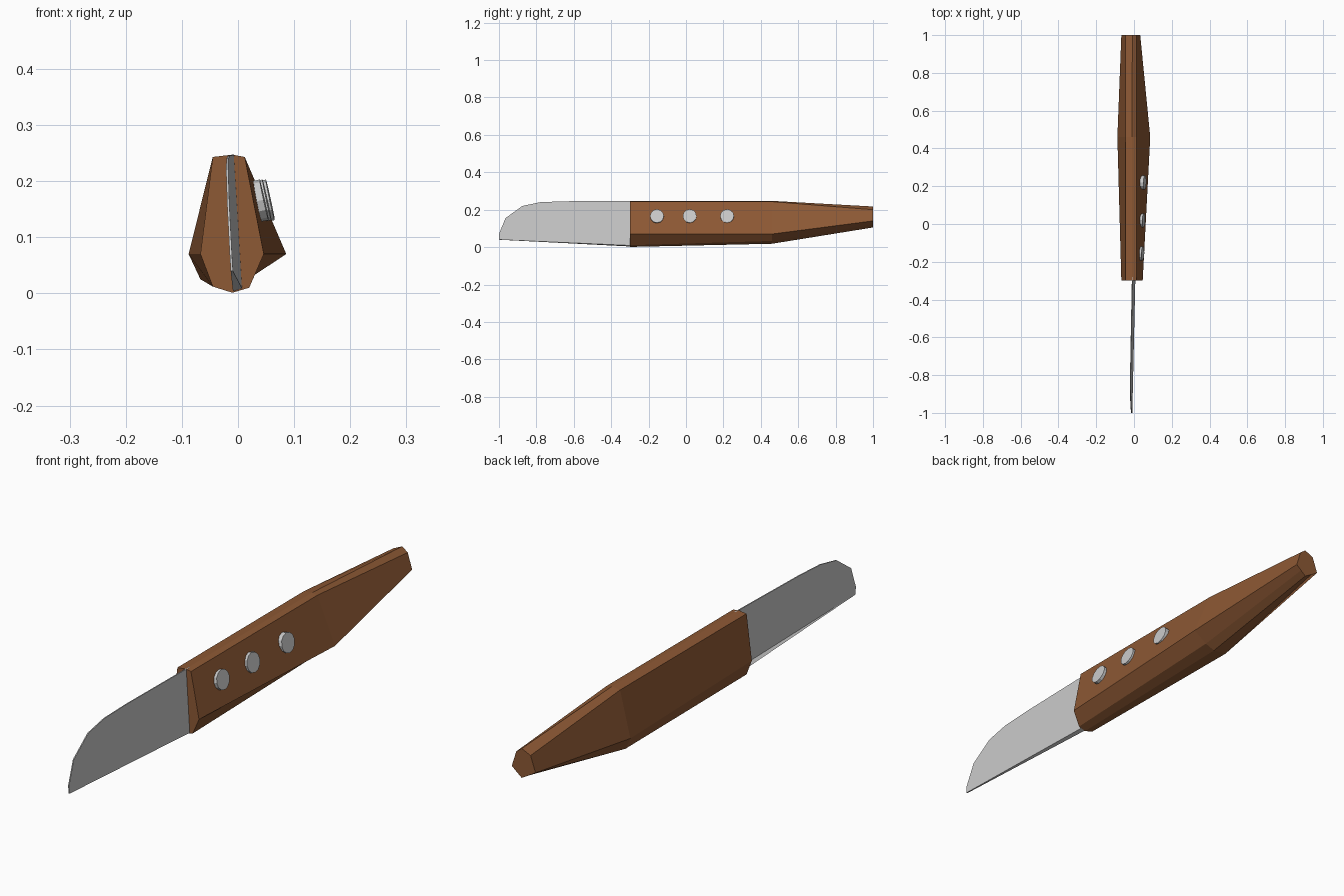
import bpy, bmesh, math
from mathutils import Vector, Matrix

if "Cube" in bpy.data.objects:
    bpy.data.objects.remove(bpy.data.objects["Cube"])


def loft(name, sections, mat=None):
    """Skin matching rings of points and cap both ends."""
    bm = bmesh.new()
    rings = [[bm.verts.new(p) for p in s] for s in sections]
    n = len(rings[0])
    for a, b in zip(rings, rings[1:]):
        for i in range(n):
            j = (i + 1) % n
            bm.faces.new((a[i], a[j], b[j], b[i]))
    bm.faces.new(rings[0])
    bm.faces.new(rings[-1])
    bmesh.ops.recalc_face_normals(bm, faces=bm.faces)
    me = bpy.data.meshes.new(name)
    bm.to_mesh(me)
    bm.free()
    ob = bpy.data.objects.new(name, me)
    bpy.context.collection.objects.link(ob)
    if mat:
        me.materials.append(mat)
    return ob


wood = bpy.data.materials.new("wood")
wood.diffuse_color = (0.27, 0.10, 0.035, 1)
wood.use_nodes = True
wood.node_tree.nodes["Principled BSDF"].inputs["Base Color"].default_value = wood.diffuse_color

# Handle: eight-sided (x, z) sections at guard, swell and butt
handle = {
    -0.30: [(-.01, .247), (.012, .243), (.046, .07), (.02, .01),
            (-.01, .001), (-.045, .012), (-.067, .07), (-.045, .243)],
    0.46: [(-.01, .247), (.012, .243), (.086, .07), (.03, .033),
           (-.01, .018), (-.067, .025), (-.088, .07), (-.045, .243)],
    1.00: [(-.009, .217), (.014, .20), (.033, .14), (.012, .122),
           (-.009, .105), (-.038, .122), (-.067, .14), (-.046, .20)],
}
loft("handle", [[(x, y, z) for x, z in s] for y, s in handle.items()], wood)

# Blade: thin leaning sheet, (y, top z) stations from base to tip
sections = []
for y, top in [(-.28, .247), (-.65, .245), (-.78, .24), (-.875, .22),
               (-.965, .155), (-1.0, .07)]:
    t = (-.3 - y) / .7                      # 0 at the handle, 1 at the tip
    low = .004 + .036 * t
    lean = lambda z: .005 - .016 * t - (z - low) * .06
    ledge = .012 * max(0, 1 - t)            # cutting edge strip narrows to the tip
    sections.append([
        (lean(top) - .002, y, top), (lean(top) + .002, y, top),
        (lean(low) + .002, y, low + ledge * .4),
        (lean(low) - .002 - ledge, y, low - .0005),
        (lean(low) - .002, y, low + .001 + ledge * .8)])
loft("blade", sections)

# Rivets: raised discs on the right side, tilted to follow the handle
for i, (y, x) in enumerate([(-.155, .030), (.02, .035), (.22, .041)]):
    normal = Vector((1, -.03, .22)).normalized()
    rot = normal.to_track_quat('Z', 'Y').to_matrix().to_4x4()
    m = Matrix.Translation((x, y, .163)) @ rot
    ring = [(.037 * math.cos(math.tau * k / 12), .037 * math.sin(math.tau * k / 12))
            for k in range(12)]
    loft(f"rivet_{i + 1}", [[m @ Vector((a, b, h)) for a, b in ring] for h in (-.01, .017)])
